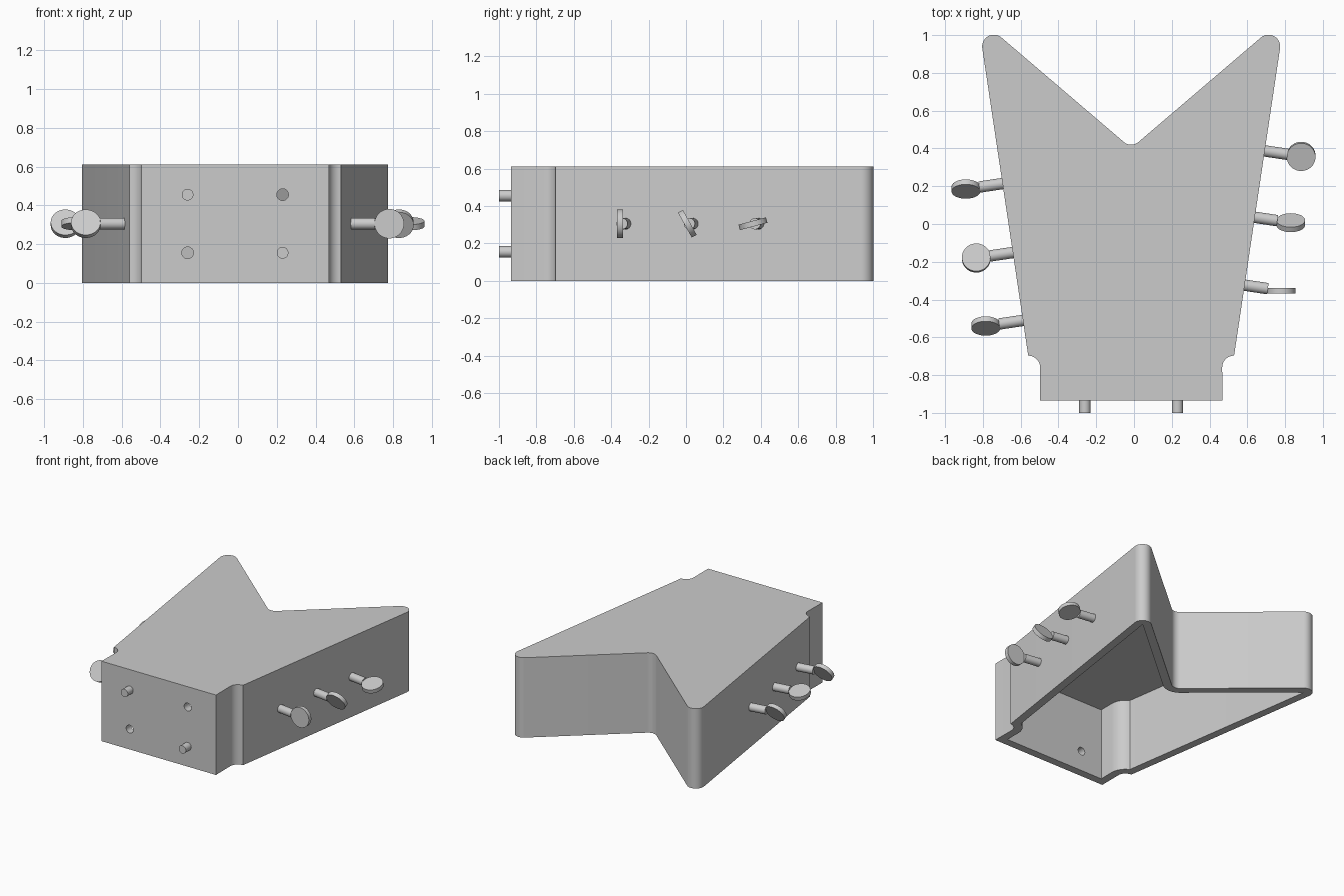
import bpy, bmesh
from math import sin, cos, acos, radians, degrees
from mathutils import Vector

cube = bpy.data.objects.get("Cube")
if cube:
    bpy.data.objects.remove(cube)

HEIGHT, WALL, CENTRE = 0.61, 0.06, -0.015
MID = HEIGHT / 2
TAPER = 8.5  # lean of the long side walls, degrees

grey = bpy.data.materials.new("plain grey")
grey.use_nodes = True
grey.diffuse_color = (0.6, 0.6, 0.6, 1)
grey.node_tree.nodes["Principled BSDF"].inputs["Base Color"].default_value = (0.6, 0.6, 0.6, 1)


def arc(cx, cy, r, start, end, n=12):
    angles = [radians(start + (end - start) * i / n) for i in range(n + 1)]
    return [(cx + r * cos(a), cy + r * sin(a)) for a in angles]


def outline(t):
    """Closed plan of the body, moved inward by t."""
    r = 0.063 + t
    meet = TAPER + degrees(acos((0.0093 + t) / r))
    half = [(0.4835 - t, -0.935 + t)]
    half += arc(0.545, -0.76, r, 180, 180 - meet)          # concave shoulder
    half += arc(0.727, 0.94, 0.062 - t, -TAPER, 130.5)     # horn tip
    half += arc(0, 0.48, 0.06 + t, 310.5, 270)             # notch
    mirrored = [(-x, y) for x, y in reversed(half[:-1])]
    return [(x + CENTRE, y) for x, y in half + mirrored]


def smooth(obj):
    bpy.ops.object.select_all(action='DESELECT')
    obj.select_set(True)
    bpy.context.view_layer.objects.active = obj
    bpy.ops.object.shade_smooth_by_angle(angle=radians(30))


def cylinder(name, start, end, radius):
    start, end = Vector(start), Vector(end)
    axis = end - start
    bpy.ops.mesh.primitive_cylinder_add(vertices=40, radius=radius, depth=axis.length,
                                        location=(start + end) / 2)
    obj = bpy.context.object
    obj.name = name
    obj.rotation_euler = axis.to_track_quat('Z', 'Y').to_euler()
    obj.data.materials.append(grey)
    smooth(obj)
    return obj


# Hollow body, open underneath
bm = bmesh.new()
ring = lambda t, z: [bm.verts.new((x, y, z)) for x, y in outline(t)]
loops = [ring(0, HEIGHT), ring(0, 0), ring(WALL, 0), ring(WALL, HEIGHT - WALL)]
bm.faces.new(loops[0])
bm.faces.new(loops[3])
for a, b in zip(loops, loops[1:]):
    for i in range(len(a)):
        j = (i + 1) % len(a)
        bm.faces.new((a[i], b[i], b[j], a[j]))
bmesh.ops.recalc_face_normals(bm, faces=bm.faces)
mesh = bpy.data.meshes.new("body")
bm.to_mesh(mesh)
bm.free()
body = bpy.data.objects.new("body", mesh)
bpy.context.collection.objects.link(body)
mesh.materials.append(grey)

# Dowels and sockets, diagonally paired on the front wall
LOW, HIGH, LEFT, RIGHT = 0.155, 0.455, 0.23, -0.26
for x, z in ((LEFT, HIGH), (RIGHT, LOW)):
    cutter = cylinder("socket_cutter", (x, -1, z), (x, -0.8, z), 0.03)
    bpy.context.view_layer.objects.active = body
    cut = body.modifiers.new("socket", 'BOOLEAN')
    cut.operation, cut.solver, cut.object = 'DIFFERENCE', 'EXACT', cutter
    bpy.ops.object.modifier_apply(modifier=cut.name)
    bpy.data.objects.remove(cutter)
smooth(body)

for name, x, z in (("upper_dowel", RIGHT, HIGH), ("lower_dowel", LEFT, LOW)):
    cylinder(name, (x, -1, z), (x, -0.9, z), 0.03)

# Tuning pegs: round shaft square to the wall, thumb disc turned by its own angle
PEGS = [("left_back", 0.885, 0.358, 15), ("left_middle", 0.83, 0.007, -61),
        ("left_front", 0.78, -0.353, 90), ("right_back", -0.89, 0.185, 60),
        ("right_middle", -0.835, -0.18, -15), ("right_front", -0.785, -0.54, 60)]
for name, x, y, turn in PEGS:
    side = 1 if x > 0 else -1
    centre = Vector((x, y, MID))
    out = Vector((side * cos(radians(TAPER)), -sin(radians(TAPER)), 0))
    cylinder(name + "_peg_shaft", centre - out * 0.225, centre - out * 0.072, 0.03)
    half = Vector((0, -sin(radians(turn)), cos(radians(turn)))) * 0.015
    cylinder(name + "_peg_disc", centre - half, centre + half, 0.076)
